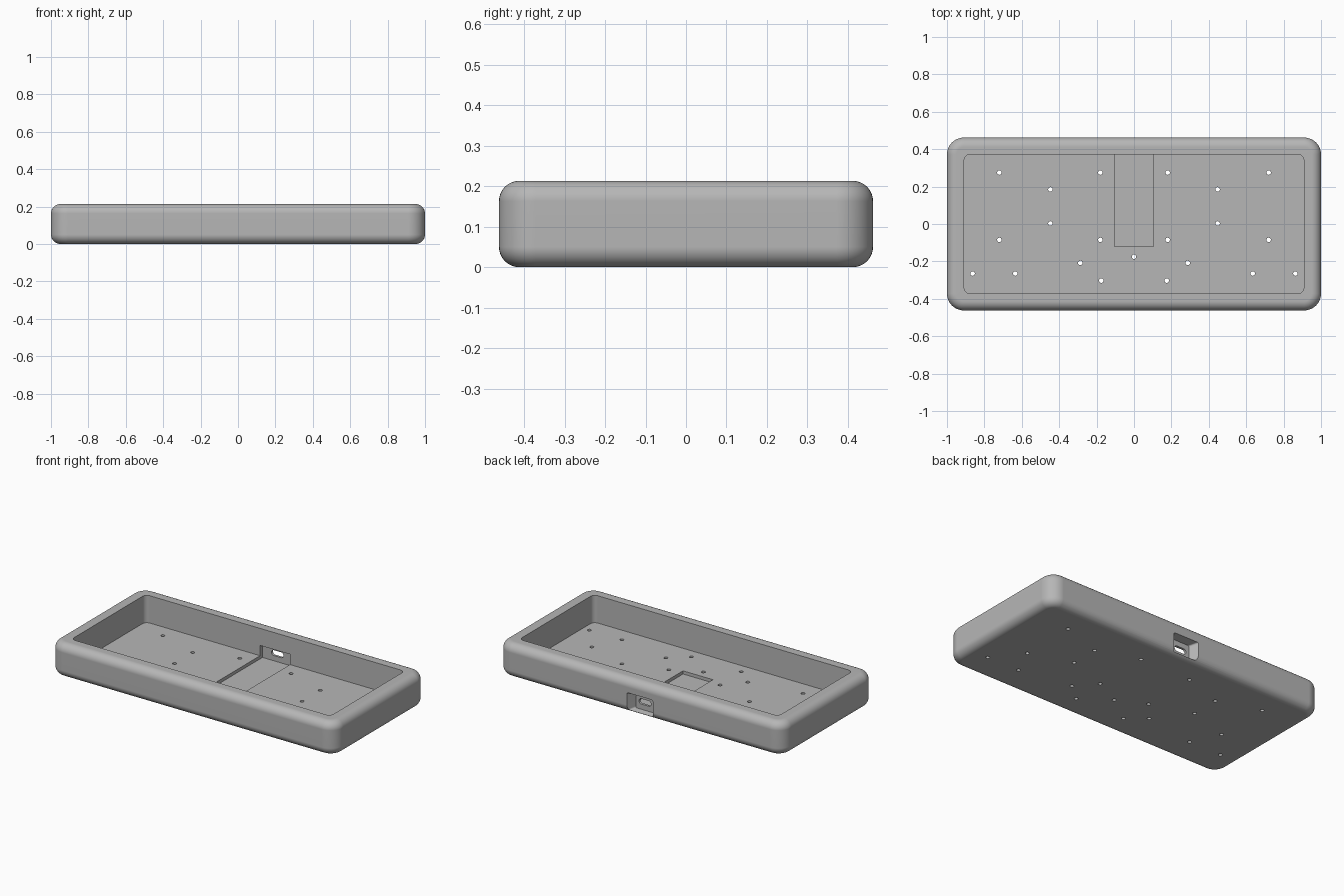
import bpy, bmesh, math

if "Cube" in bpy.data.objects:
    bpy.data.objects.remove(bpy.data.objects["Cube"], do_unlink=True)

HALF_X, HALF_Y, HEIGHT = 1.0, 0.462, 0.213
CORNER, FILLET = 0.09, 0.05
FLOOR = 0.04

grey = bpy.data.materials.new("plain_grey")
grey.use_nodes = True
grey.diffuse_color = (0.47, 0.47, 0.47, 1)
grey.node_tree.nodes["Principled BSDF"].inputs["Base Color"].default_value = grey.diffuse_color


def rounded_rect(hx, hy, r, steps=10):
    """Outline of a rounded rectangle, anticlockwise."""
    points = []
    for i, (sx, sy) in enumerate([(1, 1), (-1, 1), (-1, -1), (1, -1)]):
        for k in range(steps + 1):
            a = math.pi / 2 * (i + k / steps)
            points.append((sx * (hx - r) + r * math.cos(a),
                           sy * (hy - r) + r * math.sin(a)))
    return points


def loft(name, loops):
    """Closed solid through a stack of matching 3D loops."""
    bm = bmesh.new()
    rings = [[bm.verts.new(p) for p in loop] for loop in loops]
    for low, high in zip(rings, rings[1:]):
        n = len(low)
        for i in range(n):
            j = (i + 1) % n
            bm.faces.new((low[i], low[j], high[j], high[i]))
    bm.faces.new(rings[0][::-1])
    bm.faces.new(rings[-1])
    bmesh.ops.recalc_face_normals(bm, faces=bm.faces)
    mesh = bpy.data.meshes.new(name)
    bm.to_mesh(mesh)
    bm.free()
    mesh.materials.append(grey)
    obj = bpy.data.objects.new(name, mesh)
    bpy.context.collection.objects.link(obj)
    return obj


def at_z(outline, z):
    return [(x, y, z) for x, y in outline]


def at_y(outline, y, z):
    return [(u, y, z + v) for u, v in outline]


def rect(hx, hy, cy=0):
    return [(hx, cy + hy), (-hx, cy + hy), (-hx, cy - hy), (hx, cy - hy)]


# Tray shell: filleted outside, then over the rim and down into the cavity
section = []
STEPS = 8
for k in range(STEPS + 1):
    a = math.pi / 2 * k / STEPS
    section.append((FILLET * (1 - math.sin(a)), FILLET * (1 - math.cos(a))))
section += [(inset, HEIGHT - z) for inset, z in reversed(section)]
loops = [at_z(rounded_rect(HALF_X - d, HALF_Y - d, CORNER - d), z) for d, z in section]
cavity = rounded_rect(0.908, 0.371, 0.03)
loops += [at_z(cavity, HEIGHT), at_z(cavity, FLOOR)]
tray = loft("tray", loops)

cutters = []

# Board recess in the floor, running into the back wall
recess = rect(0.105, 0.2575, 0.1375)
cutters.append(loft("recess_cutter", [at_z(recess, 0.02), at_z(recess, 0.105)]))

# Flared plug notch in the outside of the back wall
cutters.append(loft("notch_cutter", [at_y(rounded_rect(0.065, 0.05, 0.01, 3), 0.41, 0.07),
                                     at_y(rounded_rect(0.095, 0.06, 0.01, 3), 0.47, 0.07)]))

# Port slot through the thin wall
slot = rounded_rect(0.042, 0.017, 0.0165, 6)
cutters.append(loft("port_cutter", [at_y(slot, 0.38, 0.07), at_y(slot, 0.43, 0.07)]))

# Screw holes through the floor, mirrored left to right
holes = [(0.72, 0.275), (0.18, 0.275), (0.447, 0.185), (0.447, 0.003),
         (0.72, -0.085), (0.18, -0.085), (0, -0.175), (0.287, -0.208),
         (0.635, -0.265), (0.863, -0.265), (0.175, -0.303)]
for hx, hy in holes:
    for side in ((1, -1) if hx else (1,)):
        circle = [(side * hx + 0.012 * math.cos(math.tau * i / 16),
                   hy + 0.012 * math.sin(math.tau * i / 16)) for i in range(16)]
        cutters.append(loft("hole_cutter", [at_z(circle, -0.02), at_z(circle, 0.06)]))

# Cut everything out of the tray
bpy.ops.object.select_all(action="DESELECT")
bpy.context.view_layer.objects.active = tray
tray.select_set(True)
for cutter in cutters:
    cut = tray.modifiers.new("cut", "BOOLEAN")
    cut.operation = "DIFFERENCE"
    cut.solver = "EXACT"
    cut.object = cutter
    bpy.ops.object.modifier_apply(modifier=cut.name)
    bpy.data.objects.remove(cutter, do_unlink=True)

# Smooth fillets with crisp edges
bpy.ops.object.shade_smooth_by_angle(angle=math.radians(30))
weighted = tray.modifiers.new("weighted_normals", "WEIGHTED_NORMAL")
weighted.keep_sharp = True
